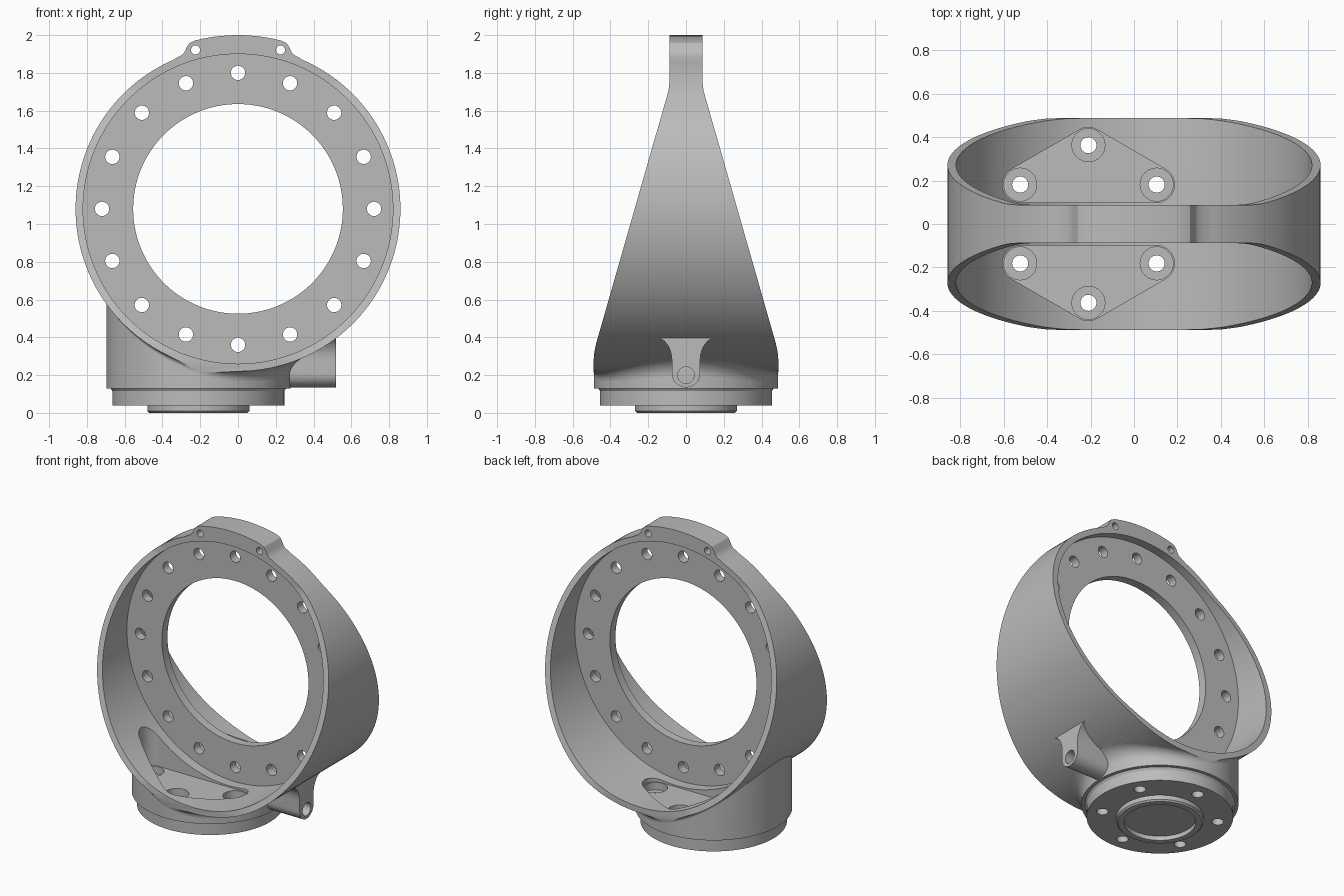
import bpy, bmesh
from math import sin, cos, pi, radians, sqrt
from mathutils import Vector
from mathutils.geometry import convex_hull_2d

if "Cube" in bpy.data.objects:
    bpy.data.objects.remove(bpy.data.objects["Cube"], do_unlink=True)

RING_Z, RING_R, INNER_R, WEB = 1.08, 0.86, 0.82, 0.03
BASE_X, BASE_R = -0.21, 0.487


def finish(name, bm):
    bmesh.ops.recalc_face_normals(bm, faces=bm.faces)
    mesh = bpy.data.meshes.new(name)
    bm.to_mesh(mesh)
    bm.free()
    obj = bpy.data.objects.new(name, mesh)
    bpy.context.collection.objects.link(obj)
    return obj


def circle(u, v, r, n=32):
    return [(u + r * cos(2 * pi * i / n), v + r * sin(2 * pi * i / n)) for i in range(n)]


def add_prism(bm, points, axis, start, end):
    place = {"x": lambda u, v, w: (w, u, v),
             "y": lambda u, v, w: (u, w, v),
             "z": lambda u, v, w: (u, v, w)}[axis]
    low = [bm.verts.new(place(u, v, start)) for u, v in points]
    high = [bm.verts.new(place(u, v, end)) for u, v in points]
    bm.faces.new(low)
    bm.faces.new(high)
    for i in range(len(points)):
        j = (i + 1) % len(points)
        bm.faces.new((low[i], low[j], high[j], high[i]))


def prisms(name, shapes):
    bm = bmesh.new()
    for shape in shapes:
        add_prism(bm, *shape)
    return finish(name, bm)


def combine(target, other, operation):
    mod = target.modifiers.new(operation, "BOOLEAN")
    mod.operation, mod.solver, mod.object = operation, "EXACT", other
    bpy.context.view_layer.objects.active = target
    bpy.ops.object.modifier_apply(modifier=mod.name)
    bpy.data.objects.remove(other, do_unlink=True)


def mirrored(half):
    return half + [(-u, v) for u, v in reversed(half)]


def ring_under(x):
    return RING_Z - sqrt(RING_R ** 2 - x ** 2)


# Ring drum
housing = prisms("ring_housing", [(circle(0, RING_Z, RING_R, 160), "y", -0.55, 0.55)])

# Round base with flange and spigot
bm = bmesh.new()
profile = [(0, 0), (0.26, 0), (0.27, 0.01), (0.27, 0.04), (0.455, 0.04), (0.455, 0.115),
           (0.465, 0.13), (BASE_R, 0.13), (BASE_R, 0.7), (0, 0.7)]
verts = [bm.verts.new((BASE_X + r, 0, z)) for r, z in profile]
edges = [bm.edges.new(pair) for pair in zip(verts, verts[1:])]
bmesh.ops.spin(bm, geom=verts + edges, cent=(BASE_X, 0, 0), axis=(0, 0, 1),
               angle=2 * pi, steps=120)
bmesh.ops.remove_doubles(bm, verts=bm.verts, dist=0.0005)
combine(housing, finish("base", bm), "UNION")

# Concave blend between the base and the drum
bm = bmesh.new()
rows = []
for step in range(-50, 51):
    angle = radians(step * 3)
    size = 0.035 * (1 + cos(angle))
    section = [(size * (1 - cos(a)), -size * (1 - sin(a)))
               for a in [pi / 2 * k / 8 for k in range(9)]]
    section += [(size, 0.02), (-0.03, 0.02), (-0.03, -size)]
    row = []
    for out, height in section:
        x = BASE_X + (BASE_R + out) * cos(angle)
        y = (BASE_R + out) * sin(angle)
        row.append(bm.verts.new((x, y, ring_under(x) + height)))
    rows.append(row)
for a, b in zip(rows, rows[1:]):
    for i in range(len(a)):
        j = (i + 1) % len(a)
        bm.faces.new((a[i], a[j], b[j], b[i]))
bm.faces.new(rows[0])
bm.faces.new(rows[-1])
combine(housing, finish("blend", bm), "UNION")

# Side lug, rounded below and flared into the drum
flare = [(0.075 + 0.09 * (1 - cos(a)), 0.28 + 0.12 * sin(a))
         for a in [pi / 2 * k / 8 for k in range(9)]]
rounding = [(0.075 * sin(a), 0.21 - 0.075 * cos(a)) for a in [pi / 2 * k / 10 for k in range(1, 11)]]
half = [(0.0001, 0.135)] + rounding + flare + [(0.165, 0.45)]
combine(housing, prisms("side_lug", [(mirrored(half), "x", 0.1, 0.52)]), "UNION")

# Raised top pad
half = [(0.92 * sin(radians(a)), RING_Z + 0.92 * cos(radians(a))) for a in (0.5, 3, 6, 9, 12, 14.5)]
half += [(0.258, 1.957), (0.272, 1.935), (0.282, 1.912), (0.298, 1.894), (0.325, 1.88),
         (0.365, 1.855), (0.365, 1.8)]
combine(housing, prisms("top_pad", [(mirrored(half), "y", -0.12, 0.12)]), "UNION")

# Hollow both sides, leaving the central web
combine(housing, prisms("bores", [(circle(0, RING_Z, INNER_R, 160), "y", s * WEB, s * 0.7)
                                  for s in (-1, 1)]), "DIFFERENCE")
combine(housing, prisms("window", [(circle(0, RING_Z, 0.555, 128), "y", -0.2, 0.2)]), "DIFFERENCE")

# Tapered sides
half = [(0.489, -0.1), (0.489, 0.28), (0.485, 0.325), (0.475, 0.37), (0.1, 1.68),
        (0.092, 1.71), (0.088, 1.75), (0.088, 2.1)]
combine(housing, prisms("taper", [(mirrored(half), "x", -1.2, 1.2)]), "INTERSECT")

# Web bolt circle and top pad holes
holes = [(circle(0.72 * cos(i * pi / 8), RING_Z + 0.72 * sin(i * pi / 8), 0.038), "y", -0.06, 0.06)
         for i in range(16)]
holes += [(circle(s * 0.225, 1.922, 0.024), "y", -0.2, 0.2) for s in (-1, 1)]
combine(housing, prisms("web_holes", holes), "DIFFERENCE")

# Triangular pockets with counterbored base holes
spots = [(BASE_X + 0.363 * cos(radians(a)), 0.363 * sin(radians(a))) for a in range(30, 390, 60)]
pockets = []
for trio in (spots[:3], spots[3:]):
    cloud = [Vector(p) for x, y in trio for p in circle(x, y, 0.082, 48)]
    pockets.append(([tuple(cloud[i]) for i in convex_hull_2d(cloud)], "z", 0.25, 0.62))
combine(housing, prisms("pockets", pockets), "DIFFERENCE")
combine(housing, prisms("counterbores", [(circle(x, y, 0.076), "z", 0.2, 0.5) for x, y in spots]),
        "DIFFERENCE")
combine(housing, prisms("base_holes", [(circle(x, y, 0.037), "z", -0.1, 0.4) for x, y in spots]),
        "DIFFERENCE")

# Spigot recess and lug hole
combine(housing, prisms("recess", [(circle(BASE_X, 0, 0.222, 96), "z", -0.1, 0.03),
                                   (circle(0, 0.2, 0.044), "x", 0.3, 0.7)]), "DIFFERENCE")

# Plain grey finish
grey = bpy.data.materials.new("plain_grey")
grey.use_nodes = True
grey.diffuse_color = (0.5, 0.5, 0.5, 1)
grey.node_tree.nodes["Principled BSDF"].inputs["Base Color"].default_value = (0.5, 0.5, 0.5, 1)
housing.data.materials.clear()
housing.data.materials.append(grey)
for face in housing.data.polygons:
    face.material_index = 0

bpy.ops.object.select_all(action="DESELECT")
housing.select_set(True)
bpy.context.view_layer.objects.active = housing
bpy.ops.object.shade_smooth_by_angle(angle=radians(30))
